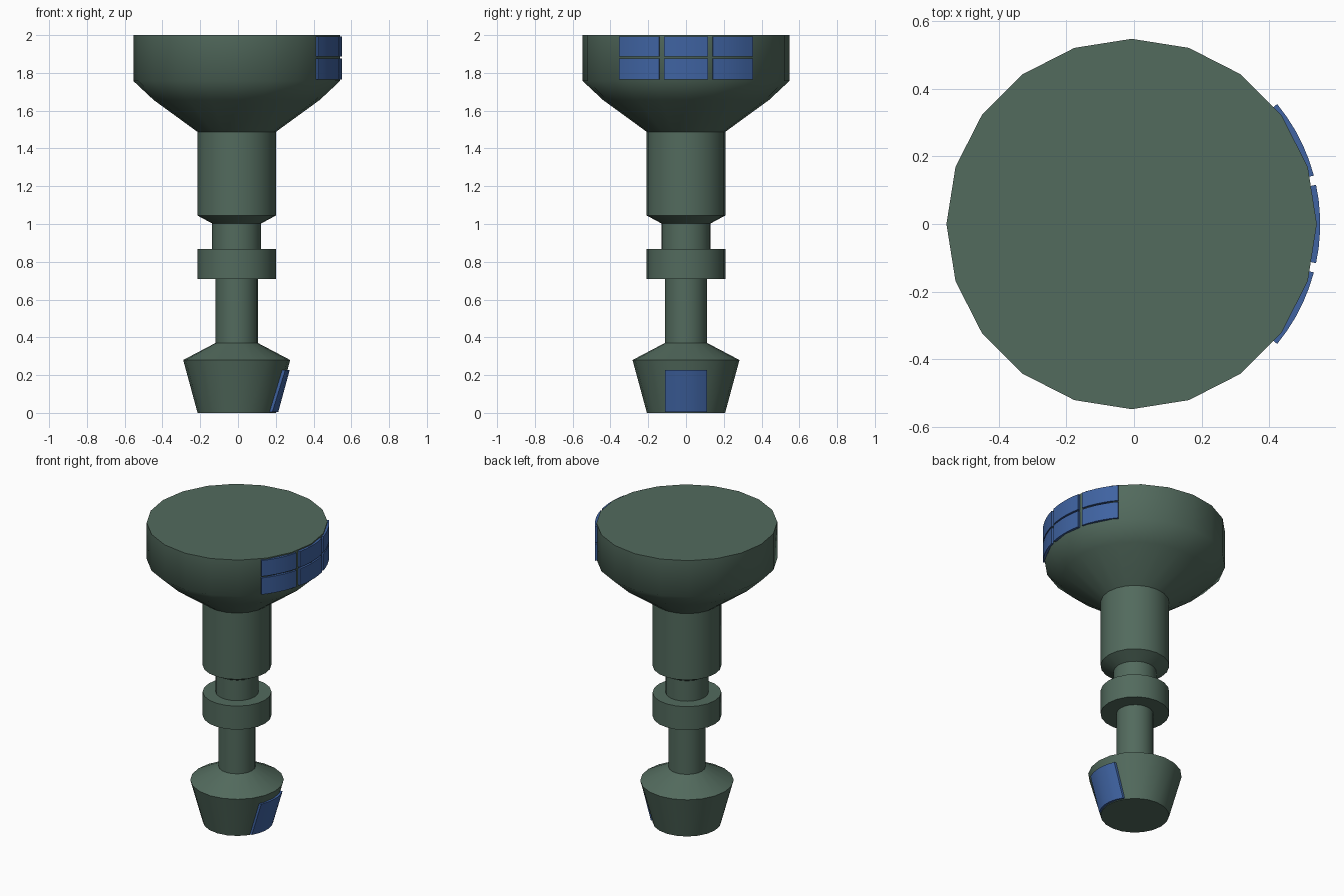
import bpy, bmesh, math

if "Cube" in bpy.data.objects:
    bpy.data.objects.remove(bpy.data.objects["Cube"])

CX = -0.007   # axis of the turned body
SIDES = 20


def finish(name, bm, color, angle):
    bmesh.ops.recalc_face_normals(bm, faces=bm.faces)
    mesh = bpy.data.meshes.new(name)
    bm.to_mesh(mesh)
    bm.free()
    obj = bpy.data.objects.new(name, mesh)
    bpy.context.collection.objects.link(obj)
    mesh.materials.append(color)
    bpy.ops.object.select_all(action='DESELECT')
    obj.select_set(True)
    bpy.context.view_layer.objects.active = obj
    bpy.ops.object.shade_smooth_by_angle(angle=math.radians(angle))
    return obj


def material(name, rgb):
    mat = bpy.data.materials.new(name)
    mat.diffuse_color = (*rgb, 1)
    mat.use_nodes = True
    mat.node_tree.nodes["Principled BSDF"].inputs["Base Color"].default_value = mat.diffuse_color
    return mat


def lathe(name, profile, color):
    bm = bmesh.new()
    rings = []
    for r, z in profile:
        rings.append([bm.verts.new((CX + r * math.cos(2 * math.pi * i / SIDES),
                                    r * math.sin(2 * math.pi * i / SIDES), z))
                      for i in range(SIDES)])
    for a, b in zip(rings, rings[1:]):
        for i in range(SIDES):
            j = (i + 1) % SIDES
            bm.faces.new((a[i], a[j], b[j], b[i]))
    bm.faces.new(rings[0])
    bm.faces.new(rings[-1])
    return finish(name, bm, color, 50)


def curved_panel(name, point, color, steps=5):
    """Thin curved slab; point(u, top, outer) gives each corner position."""
    bm = bmesh.new()
    loops = []
    for i in range(steps + 1):
        u = i / steps
        loops.append([bm.verts.new(point(u, t, o))
                      for t, o in ((0, 0), (0, 1), (1, 1), (1, 0))])
    for a, b in zip(loops, loops[1:]):
        for k in range(4):
            m = (k + 1) % 4
            bm.faces.new((a[k], a[m], b[m], b[k]))
    bm.faces.new(loops[0])
    bm.faces.new(loops[-1])
    return finish(name, bm, color, 30)


green = material("green_paint", (0.085, 0.145, 0.11))
blue = material("blue_glass", (0.05, 0.125, 0.36))

# Turned tower: flared foot, stem, ring collar, neck, column and wide head
lathe("tower_body", [
    (0.207, 0), (0.283, 0.28), (0.112, 0.37), (0.112, 0.71),
    (0.208, 0.71), (0.208, 0.867), (0.13, 0.867), (0.13, 1.003),
    (0.208, 1.045), (0.208, 1.488), (0.44, 1.657), (0.547, 1.757),
    (0.547, 2.0)], green)

# Head windows: three columns by two rows wrapped round the +x side
for row, (z0, z1) in enumerate(((1.765, 1.876), (1.886, 1.992))):
    for col, (a0, a1) in enumerate(((-39.5, -14.9), (-12, 12), (14.9, 39.5))):
        def window(u, top, outer):
            a = math.radians(a0 + (a1 - a0) * u)
            r = 0.557 if outer else 0.53
            return (CX + r * math.cos(a), r * math.sin(a), z1 if top else z0)
        curved_panel(f"window_{row + 1}_{col + 1}", window, blue)


# Door panel lying on the sloping foot
def door(u, top, outer):
    z = 0.228 if top else 0.004
    y = -0.112 + 0.224 * u
    r = 0.207 + 0.076 * z / 0.28
    x = math.sqrt(r * r - y * y) + (0.013 if outer else -0.012)
    return (CX + x, y, z)


curved_panel("door", door, blue)
